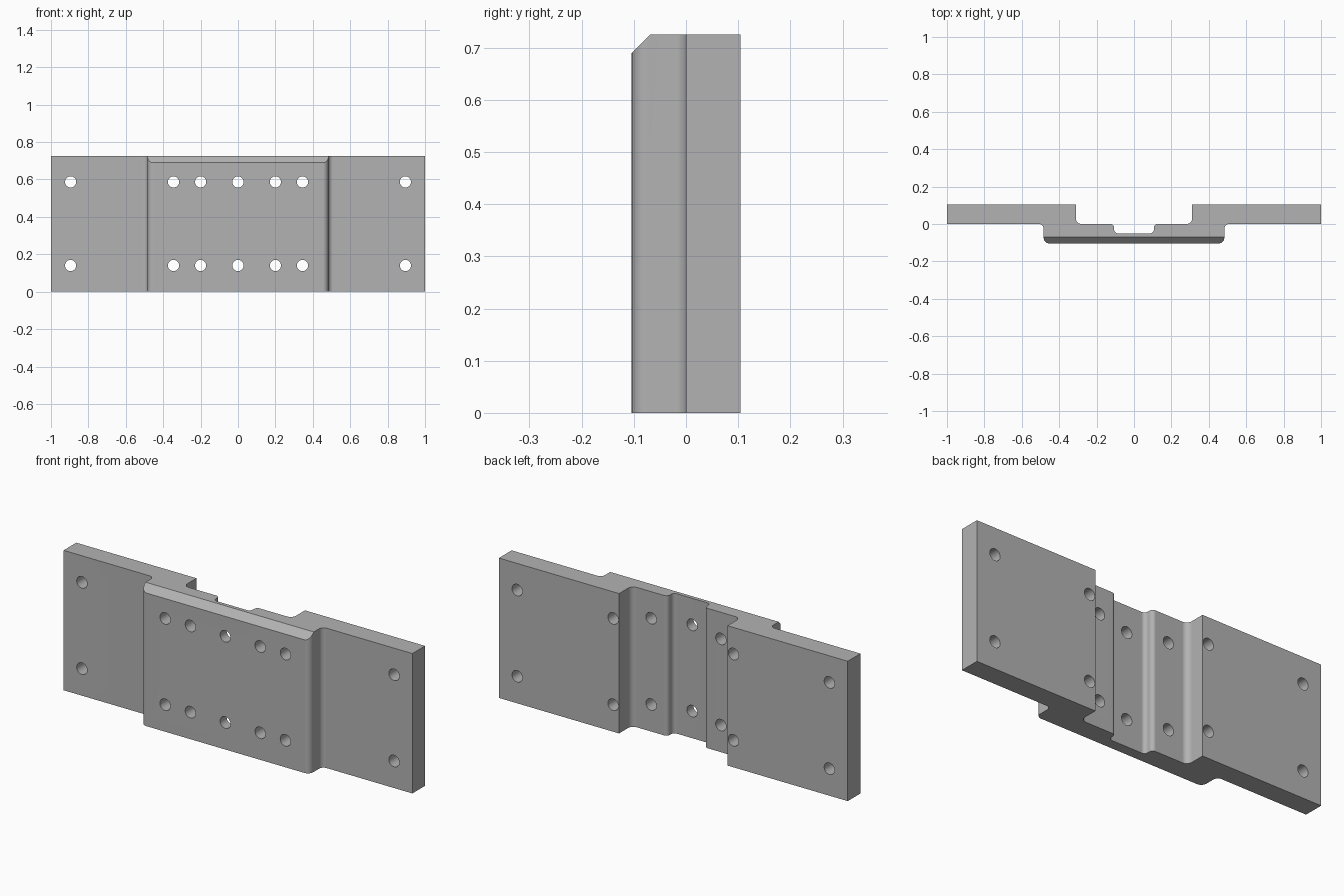
import bpy, bmesh, math
from mathutils import Vector, Matrix

cube = bpy.data.objects.get("Cube")
if cube:
    bpy.data.objects.remove(cube, do_unlink=True)

HEIGHT = 0.725
BACK, MID, FRONT = 0.104, 0.0, -0.104
HOLE_RADIUS = 0.03

steel = bpy.data.materials.new("grey steel")
steel.use_nodes = True
grey = (0.45, 0.45, 0.45, 1)
steel.diffuse_color = grey
steel.node_tree.nodes["Principled BSDF"].inputs["Base Color"].default_value = grey


def make_object(name, bm):
    bmesh.ops.recalc_face_normals(bm, faces=bm.faces[:])
    mesh = bpy.data.meshes.new(name)
    bm.to_mesh(mesh)
    bm.free()
    obj = bpy.data.objects.new(name, mesh)
    bpy.context.collection.objects.link(obj)
    mesh.materials.append(steel)
    return obj


def rounded(corners, steps=8):
    """Turn (x, y, radius) right-angle corners into a filleted outline."""
    out = []
    for i, (x, y, r) in enumerate(corners):
        p = Vector((x, y))
        if r == 0:
            out.append(p)
            continue
        a = (Vector(corners[i - 1][:2]) - p).normalized() * r
        b = (Vector(corners[(i + 1) % len(corners)][:2]) - p).normalized() * r
        centre = p + a + b
        for s in range(steps + 1):
            t = math.pi / 2 * s / steps
            out.append(centre - b * math.cos(t) - a * math.sin(t))
    return out


# Stepped plate section: right half from the front face round to the back channel
half = [(0.483, FRONT, 0.03), (0.483, MID, 0.025), (1, MID, 0), (1, BACK, 0),
        (0.311, BACK, 0), (0.311, MID, 0.03), (0.106, MID, 0.02), (0.106, -0.05, 0.02)]
outline = rounded(half + [(-x, y, r) for x, y, r in reversed(half)])

bm = bmesh.new()
base = bm.faces.new([bm.verts.new((p.x, p.y, 0)) for p in outline])
top = bmesh.ops.extrude_face_region(bm, geom=[base])["geom"]
bmesh.ops.translate(bm, vec=(0, 0, HEIGHT),
                    verts=[g for g in top if isinstance(g, bmesh.types.BMVert)])

# Chamfer along the top front edge
cut = bmesh.ops.bisect_plane(bm, geom=bm.verts[:] + bm.edges[:] + bm.faces[:],
                             plane_co=(0, FRONT, HEIGHT - 0.035),
                             plane_no=(0, -1, 1), clear_outer=True)
bmesh.ops.holes_fill(bm, edges=[e for e in bm.edges if e.is_boundary])
plate = make_object("mounting_plate", bm)

# Two rows of bolt holes
bm = bmesh.new()
for x in (-0.895, -0.345, -0.2, 0, 0.2, 0.345, 0.895):
    for z in (0.14, 0.587):
        bmesh.ops.create_cone(bm, cap_ends=True, segments=32, radius1=HOLE_RADIUS,
                              radius2=HOLE_RADIUS, depth=0.5,
                              matrix=Matrix.Translation((x, 0, z)) @ Matrix.Rotation(math.pi / 2, 4, "X"))
cutter = make_object("hole_cutter", bm)
cutter.hide_render = True

mod = plate.modifiers.new("bolt holes", "BOOLEAN")
mod.operation = "DIFFERENCE"
mod.solver = "EXACT"
mod.object = cutter
bpy.ops.object.select_all(action="DESELECT")
plate.select_set(True)
bpy.context.view_layer.objects.active = plate
bpy.ops.object.modifier_apply(modifier=mod.name)
bpy.data.objects.remove(cutter, do_unlink=True)

# Smooth fillets and holes, crisp flat faces
bpy.ops.object.shade_smooth_by_angle(angle=math.radians(30))
normals = plate.modifiers.new("flat face normals", "WEIGHTED_NORMAL")
normals.keep_sharp = True
